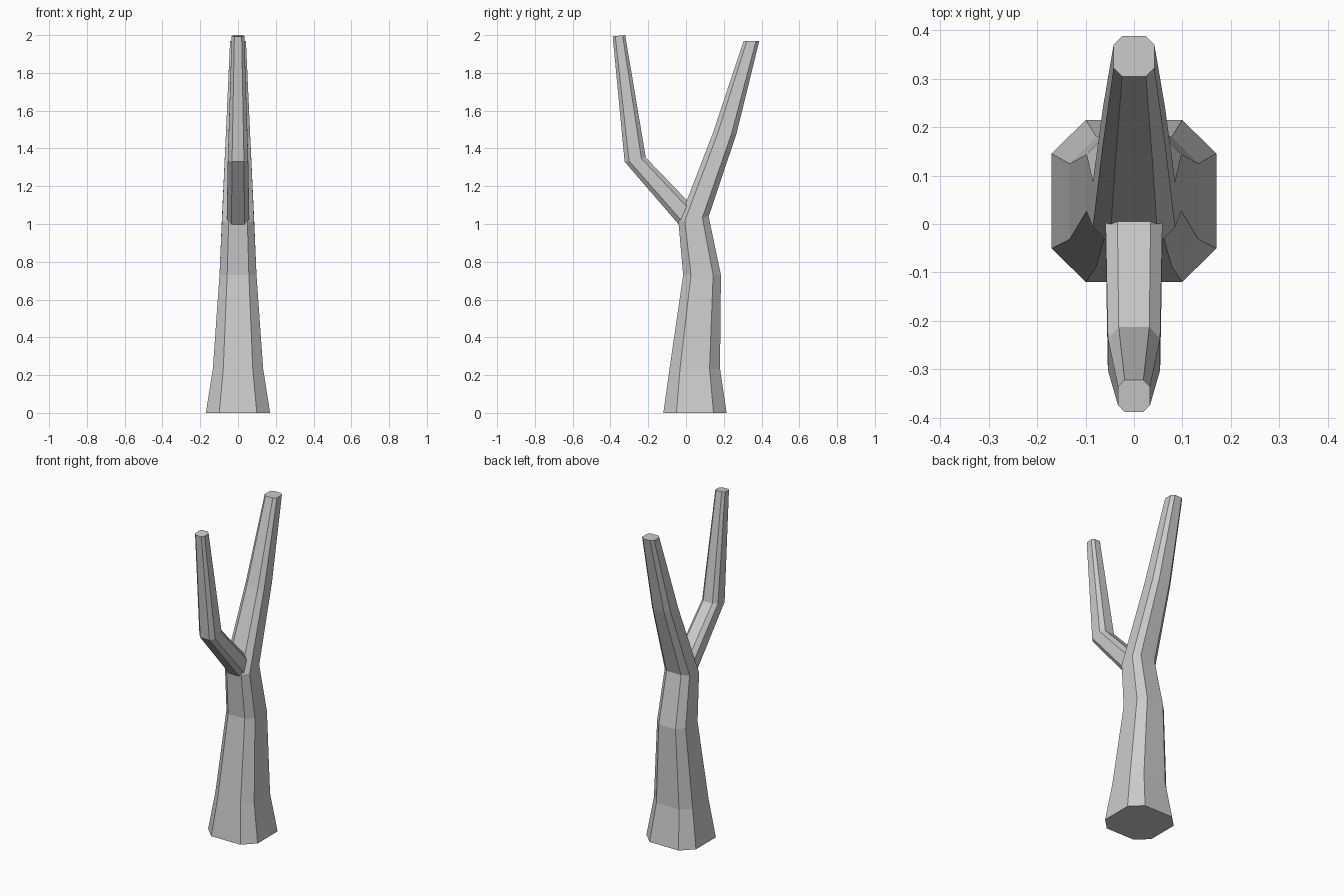
import bpy
import bmesh
from mathutils import Vector

if "Cube" in bpy.data.objects:
    bpy.data.objects.remove(bpy.data.objects["Cube"], do_unlink=True)

# One plain grey for the whole tree
grey = bpy.data.materials.new("pale_grey")
grey.use_nodes = True
colour = (0.6, 0.6, 0.6, 1)
grey.diffuse_color = colour
grey.node_tree.nodes["Principled BSDF"].inputs["Base Color"].default_value = colour

FLAT = 0.585  # half length of an octagon's flat side, relative to its radius
OCTAGON = [(-FLAT, -1), (FLAT, -1), (1, -FLAT), (1, FLAT),
           (FLAT, 1), (-FLAT, 1), (-1, FLAT), (-1, -FLAT)]


def limb(name, sections):
    """Loft octagons; each section is (half width, front y, front z, back y, back z)."""
    bm = bmesh.new()
    rings = []
    for width, fy, fz, by, bz in sections:
        front, back = Vector((0, fy, fz)), Vector((0, by, bz))
        middle, half = (front + back) / 2, (back - front) / 2
        rings.append([bm.verts.new(middle + half * v + Vector((width * u, 0, 0)))
                      for u, v in OCTAGON])
    for low, high in zip(rings, rings[1:]):
        for i in range(8):
            j = (i + 1) % 8
            bm.faces.new((low[i], low[j], high[j], high[i]))
    bm.faces.new(rings[0][::-1])
    bm.faces.new(rings[-1])
    bmesh.ops.recalc_face_normals(bm, faces=bm.faces)
    mesh = bpy.data.meshes.new(name)
    bm.to_mesh(mesh)
    bm.free()
    mesh.materials.append(grey)
    obj = bpy.data.objects.new(name, mesh)
    bpy.context.collection.objects.link(obj)
    return obj


# Trunk, bending forward then leaning back to its cut tip
limb("trunk", [
    (0.17, -0.12, 0, 0.215, 0),
    (0.133, -0.087, 0.235, 0.18, 0.235),
    (0.098, -0.015, 0.73, 0.185, 0.73),
    (0.085, -0.04, 1.01, 0.12, 1.04),
    (0.064, 0.14, 1.475, 0.268, 1.48),
    (0.042, 0.305, 1.97, 0.388, 1.97),
])

# Side branch, growing forward from the fork and turning up at the elbow
limb("front_branch", [
    (0.059, -0.038, 0.997, 0.03, 1.10),
    (0.054, -0.325, 1.33, -0.213, 1.352),
    (0.033, -0.388, 1.993, -0.322, 2.0),
])
